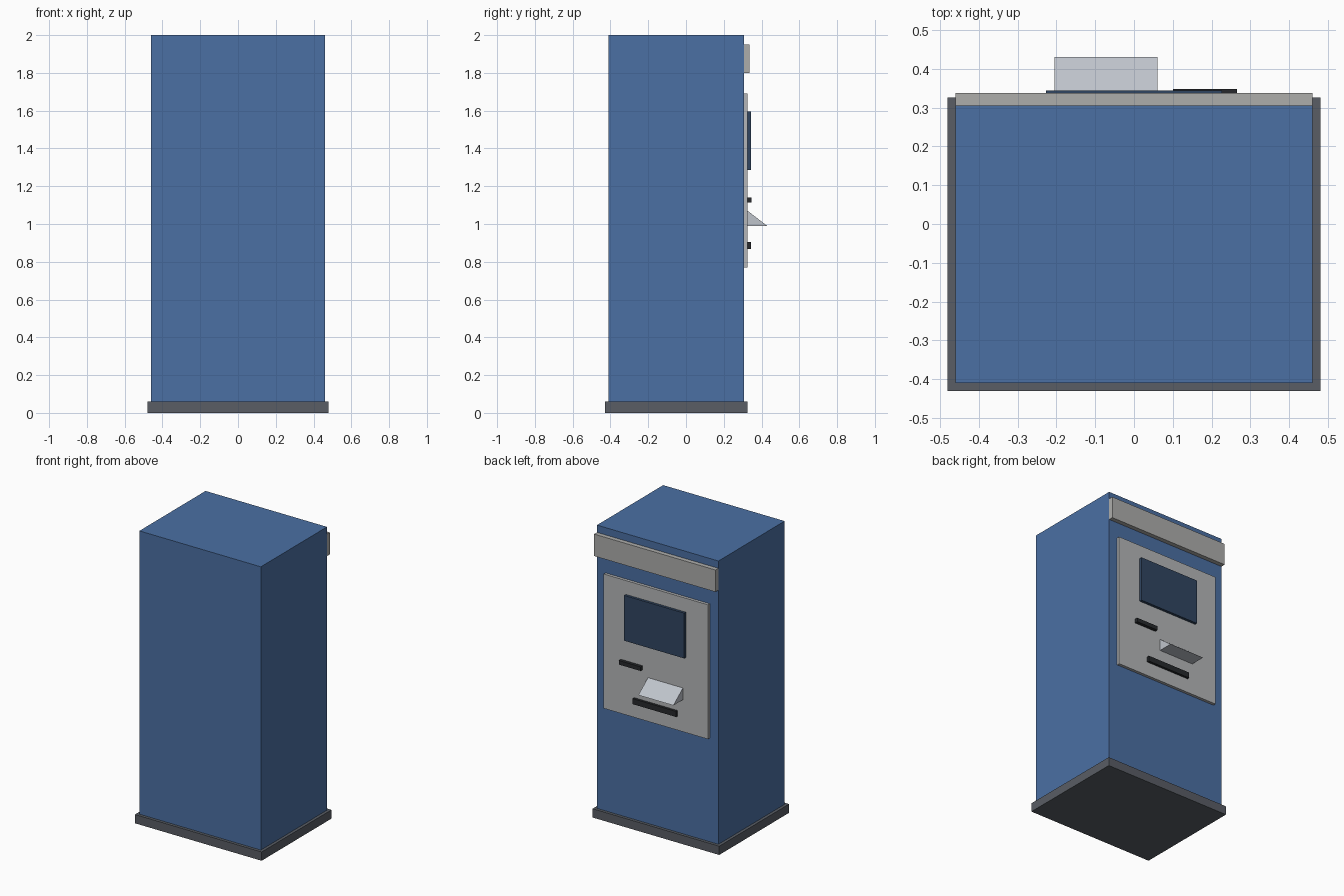
import bpy, bmesh

if "Cube" in bpy.data.objects:
    bpy.data.objects.remove(bpy.data.objects["Cube"])


def material(name, rgb):
    m = bpy.data.materials.new(name)
    m.diffuse_color = (*rgb, 1)
    m.use_nodes = True
    m.node_tree.nodes["Principled BSDF"].inputs["Base Color"].default_value = m.diffuse_color
    return m


BLUE = material("cabinet_blue", (0.07, 0.16, 0.37))
DARK = material("plinth_grey", (0.10, 0.11, 0.13))
SILVER = material("panel_silver", (0.46, 0.47, 0.48))
TRIM = material("band_grey", (0.42, 0.42, 0.41))
GLASS = material("screen_glass", (0.03, 0.06, 0.12))
BLACK = material("slot_black", (0.02, 0.022, 0.025))
KEYS = material("keypad_metal", (0.52, 0.55, 0.60))


def prism(name, x, profile, mat):
    """Extrude a (y, z) profile along x between the two given limits."""
    bm = bmesh.new()
    face = bm.faces.new([bm.verts.new((x[0], y, z)) for y, z in profile])
    ext = bmesh.ops.extrude_face_region(bm, geom=[face])
    moved = [v for v in ext["geom"] if isinstance(v, bmesh.types.BMVert)]
    bmesh.ops.translate(bm, verts=moved, vec=(x[1] - x[0], 0, 0))
    bmesh.ops.recalc_face_normals(bm, faces=bm.faces)
    mesh = bpy.data.meshes.new(name)
    bm.to_mesh(mesh)
    bm.free()
    mesh.materials.append(mat)
    obj = bpy.data.objects.new(name, mesh)
    bpy.context.collection.objects.link(obj)


def box(name, x, y, z, mat):
    prism(name, x, [(y[0], z[0]), (y[1], z[0]), (y[1], z[1]), (y[0], z[1])], mat)


WALL = 0.306    # rear wall of the cabinet, which carries the controls
PANEL = 0.326   # outer surface of the control panel

# Cabinet and plinth
box("plinth", (-0.48, 0.48), (-0.43, PANEL), (0, 0.06), DARK)
box("cabinet", (-0.46, 0.46), (-0.41, WALL), (0.06, 2.0), BLUE)

# Header band and control panel
box("header_band", (-0.46, 0.46), (WALL, 0.337), (1.80, 1.95), TRIM)
box("control_panel", (-0.395, 0.395), (WALL, PANEL), (0.77, 1.69), SILVER)

# Controls on the panel
box("screen", (-0.227, 0.227), (PANEL, 0.344), (1.285, 1.595), GLASS)
box("card_slot", (0.10, 0.265), (PANEL, 0.348), (1.113, 1.141), BLACK)
box("cash_slot", (-0.165, 0.165), (PANEL, 0.343), (0.867, 0.905), BLACK)
prism("keypad_wedge", (-0.205, 0.06),
      [(PANEL, 0.99), (0.43, 0.99), (PANEL, 1.07)], KEYS)
